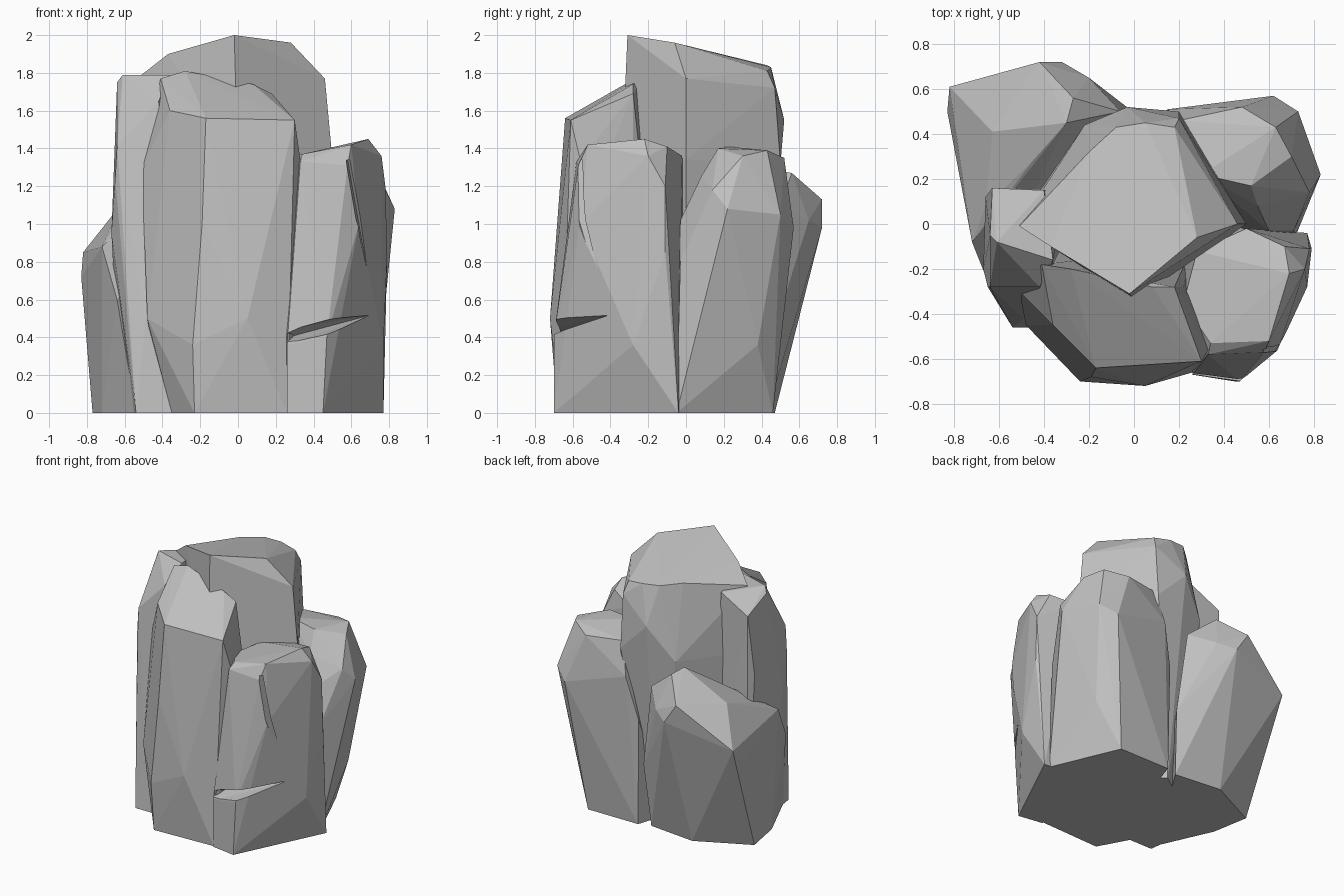
import bpy
import bmesh
from mathutils import Vector

# Remove the default object if it is there
default_cube = bpy.data.objects.get("Cube")
if default_cube:
    bpy.data.objects.remove(default_cube, do_unlink=True)

# One plain stone colour for the whole cluster
stone_grey = bpy.data.materials.new("stone_grey")
stone_colour = (0.53, 0.53, 0.53, 1)
stone_grey.diffuse_color = stone_colour
stone_grey.use_nodes = True
for node in stone_grey.node_tree.nodes:
    if node.type == "BSDF_PRINCIPLED":
        node.inputs["Base Color"].default_value = stone_colour
        node.inputs["Roughness"].default_value = 0.9


def chiselled_block(name, *sections):
    """Convex faceted block wrapped round corner points given in hundredths."""
    bm = bmesh.new()
    for section in sections:
        for corner in section:
            bm.verts.new(Vector(corner) / 100)
    hull = bmesh.ops.convex_hull(bm, input=bm.verts[:])
    spare = {item for key in ("geom_interior", "geom_unused")
             for item in hull[key] if isinstance(item, bmesh.types.BMVert)}
    bmesh.ops.delete(bm, geom=list(spare), context="VERTS")
    bmesh.ops.dissolve_limit(bm, angle_limit=0.02,
                             verts=bm.verts[:], edges=bm.edges[:])
    bmesh.ops.recalc_face_normals(bm, faces=bm.faces[:])
    mesh = bpy.data.meshes.new(name)
    bm.to_mesh(mesh)
    bm.free()
    mesh.materials.append(stone_grey)
    block = bpy.data.objects.new(name, mesh)
    bpy.context.collection.objects.link(block)
    return block


def carve_crack(block, *corners):
    """Cut a wedge-shaped crack into a block."""
    wedge = chiselled_block("crack_cutter", corners)
    wedge.hide_render = True
    cut = block.modifiers.new("crack", "BOOLEAN")
    cut.operation = "DIFFERENCE"
    cut.solver = "EXACT"
    cut.object = wedge
    bpy.context.view_layer.objects.active = block
    bpy.ops.object.modifier_apply(modifier=cut.name)
    bpy.data.objects.remove(wedge, do_unlink=True)


# Tall central rock with a diamond-shaped top sloping to the back
chiselled_block(
    "central_rock",
    [(46, 0, 0), (0, 36, 0), (-50, 0, 0), (0, -30, 0)],
    [(50, 0, 134), (20, 50, 132), (-3, 52, 155), (-22, 44, 130),
     (-52, 0, 130), (0, -34, 130)],
    [(-2, -31, 200), (28, -6, 196), (29, 3, 190), (46, 0, 177),
     (20, 47, 172), (18, 43, 181), (5, 45, 183), (-8, 43, 184),
     (-20, 32, 185), (-51, -1, 179), (-37, -10, 190)])

# Broad front slab leaning against the central rock
chiselled_block(
    "front_slab",
    [(-35, -46, 0), (-23, -68, 0), (26, -66, 0), (26, -10, 0), (-40, -10, 0)],
    [(-24, -70, 36), (5, -72, 50), (-48, -45, 50), (31, -56, 65),
     (-19, -68, 100), (34, -50, 115), (-51, -30, 130)],
    [(-17, -64, 156), (30, -61, 155), (33, -56, 134), (-36, -45, 160),
     (-41, -18, 177), (-28, -20, 181), (-10, -24, 177), (8, -28, 174),
     (18, -28, 169), (22, -28, 140)])

# Narrow upright rock on the right flank
chiselled_block(
    "right_flank_rock",
    [(-54, -46, 0), (-35, -46, 0), (-62, 15, 0), (-30, 15, 0)],
    [(-49, -42, 48), (-67, -20, 95), (-65, -28, 124), (-66, 12, 120)],
    [(-64, -28, 142), (-42, -28, 165), (-64, -5, 175), (-61, -8, 179),
     (-36, -16, 179), (-40, 15, 177), (-63, 16, 165)])

# Shorter cracked rock at the front left
cracked_rock = chiselled_block(
    "cracked_rock",
    [(26, -67, 0), (45, -70, 0), (77, -4, 0), (22, 0, 0)],
    [(26, -67, 36), (47, -70, 40), (77, -28, 36), (79, -11, 85),
     (64, -56, 100), (78, -11, 120)],
    [(58, -57, 131), (33, -58, 133), (34, -53, 137), (60, -52, 142),
     (69, -22, 145), (76, -20, 136), (67, -10, 141), (50, -2, 136),
     (28, -12, 135), (22, -35, 134)])
carve_crack(cracked_rock, (20, -76, 34), (20, -76, 43), (50, -78, 41),
            (50, -78, 51), (71, -41, 52), (30, -58, 41), (50, -58, 47))
carve_crack(cracked_rock, (56, -66, 134), (61, -62, 134), (70, -46, 66),
            (58, -50, 134), (66, -60, 100))

# Rounded rock at the back left
chiselled_block(
    "back_left_rock",
    [(72, -5, 0), (50, 46, 0), (8, 46, 0), (0, 20, 0), (20, -5, 0)],
    [(66, 38, 36), (7, 47, 80), (71, -3, 80), (60, -3, 102), (83, 22, 108),
     (73, 50, 105), (62, 57, 98), (15, 51, 112)],
    [(78, 14, 118), (55, 8, 125), (52, 17, 140), (70, 30, 136),
     (63, 43, 139), (48, 52, 135), (20, 46, 136), (30, 22, 141)])

# Low bulging boulder at the back right
chiselled_block(
    "back_right_boulder",
    [(-77, 28, 0), (-38, 47, 0), (-1, 43, 0), (-54, -40, 0), (-72, 0, 0)],
    [(2, 48, 48), (-64, -28, 60), (-72, -8, 88), (-83, 50, 72),
     (-82, 61, 85), (-32, 72, 98), (-20, 65, 102)],
    [(-42, 72, 113), (-27, 56, 127), (-6, 50, 110), (-30, 45, 129),
     (-46, 27, 115), (-63, 41, 109), (-66, 8, 98)])
